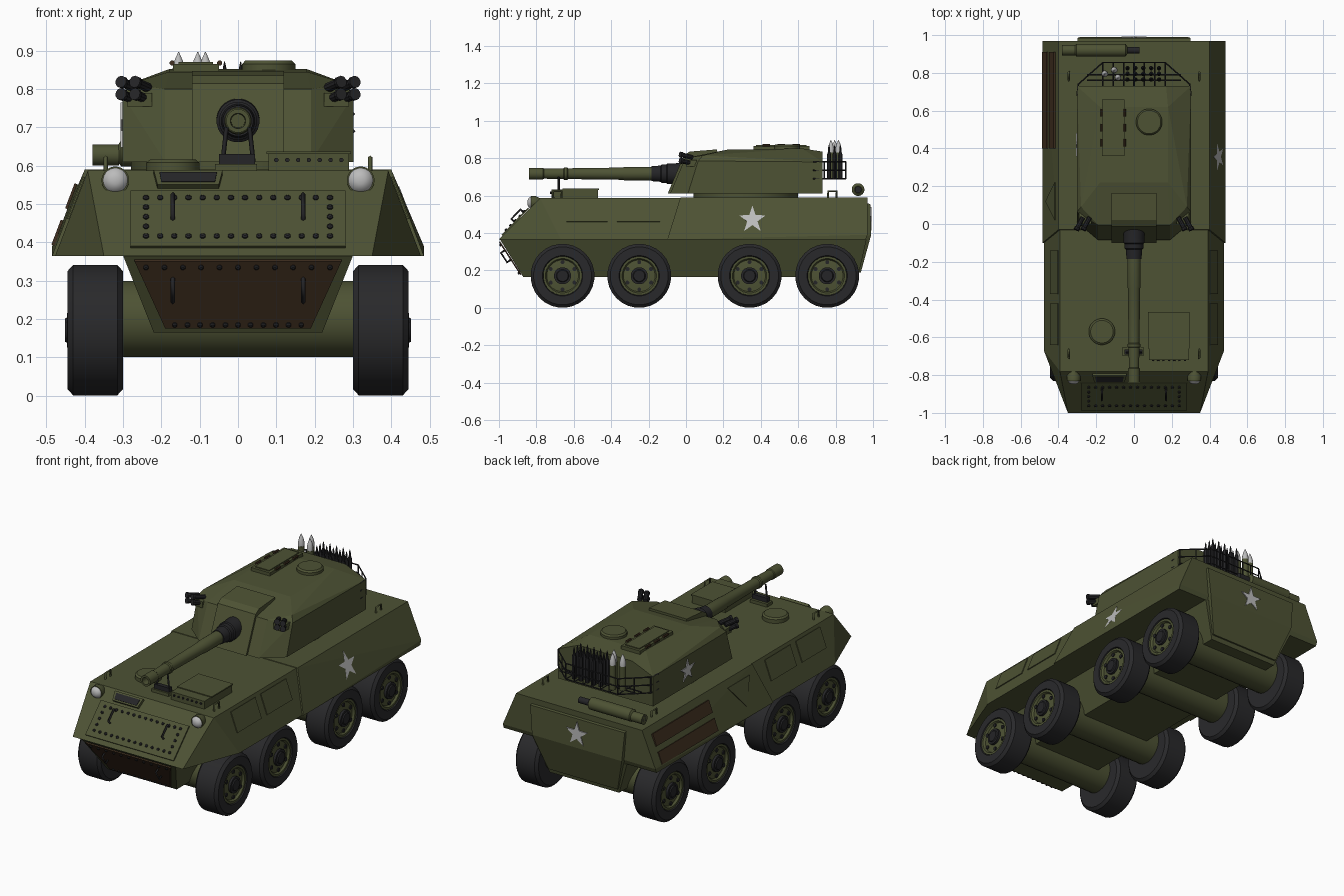
import bpy, bmesh, math
from mathutils import Vector, Matrix

if "Cube" in bpy.data.objects:
    bpy.data.objects.remove(bpy.data.objects["Cube"])

def material(name, c):
    m = bpy.data.materials.new(name)
    m.diffuse_color = (*c, 1)
    m.use_nodes = True
    m.node_tree.nodes["Principled BSDF"].inputs["Base Color"].default_value = m.diffuse_color
    return m

GREEN = material("olive", (.075, .085, .034))
DARK = material("dark_metal", (.018, .018, .02))
TYRE = material("rubber", (.022, .022, .024))
BROWN = material("brown", (.05, .028, .014))
LIGHT = material("light_grey", (.5, .5, .5))

def finish(name, bm, mat, smooth=False):
    bmesh.ops.recalc_face_normals(bm, faces=bm.faces)
    me = bpy.data.meshes.new(name)
    bm.to_mesh(me)
    bm.free()
    me.materials.append(mat)
    ob = bpy.data.objects.new(name, me)
    bpy.context.collection.objects.link(ob)
    if smooth:
        bpy.ops.object.select_all(action='DESELECT')
        ob.select_set(True)
        bpy.context.view_layer.objects.active = ob
        bpy.ops.object.shade_smooth_by_angle(angle=math.radians(35))
    return ob

def solid(name, pts, mat=GREEN):
    """Convex solid through half the corner points, mirrored in x."""
    bm = bmesh.new()
    for x, y, z in pts:
        for s in (-1, 1):
            bm.verts.new((s * x, y, z))
    r = bmesh.ops.convex_hull(bm, input=bm.verts)
    junk = [v for v in r["geom_interior"] if isinstance(v, bmesh.types.BMVert)]
    bmesh.ops.delete(bm, geom=junk, context='VERTS')
    bmesh.ops.dissolve_limit(bm, angle_limit=.02, verts=bm.verts, edges=bm.edges)
    return finish(name, bm, mat)

def plate(name, pts, depth, mat=GREEN):
    """Polygon extruded by the vector depth."""
    bm = bmesh.new()
    f = bm.faces.new([bm.verts.new(p) for p in pts])
    r = bmesh.ops.extrude_face_region(bm, geom=[f], use_keep_orig=True)
    top = [v for v in r["geom"] if isinstance(v, bmesh.types.BMVert)]
    bmesh.ops.translate(bm, vec=Vector(depth), verts=top)
    return finish(name, bm, mat)

def box(name, x, y, z, mat=GREEN):
    return plate(name, [(x[0], y[0], z[0]), (x[1], y[0], z[0]), (x[1], y[1], z[0]), (x[0], y[1], z[0])],
                 (0, 0, z[1] - z[0]), mat)

def lathe(name, profile, origins, axis=(0, 0, 1), mat=GREEN, seg=24):
    """Spin (radius, distance) pairs around axis at each origin; ends capped."""
    bm = bmesh.new()
    q = Vector(axis).to_track_quat('Z', 'Y')
    for o in origins:
        rings = [[bm.verts.new(Vector(o) + q @ Vector((r * math.cos(a), r * math.sin(a), t)))
                  for a in [2 * math.pi * (i + .5) / seg for i in range(seg)]] for r, t in profile]
        for a, b in zip(rings, rings[1:]):
            for i in range(seg):
                j = (i + 1) % seg
                bm.faces.new((a[i], a[j], b[j], b[i]))
        bm.faces.new(rings[0])
        bm.faces.new(rings[-1])
    return finish(name, bm, mat, True)

def rod(name, paths, r, mat=DARK):
    cu = bpy.data.curves.new(name, 'CURVE')
    cu.dimensions = '3D'
    cu.bevel_depth, cu.bevel_resolution, cu.use_fill_caps = r, 0, True
    for path in paths:
        sp = cu.splines.new('POLY')
        sp.points.add(len(path) - 1)
        for p, c in zip(sp.points, path):
            p.co = (*c, 1)
    cu.materials.append(mat)
    ob = bpy.data.objects.new(name, cu)
    bpy.context.collection.objects.link(ob)

def front(x, z, off=0):
    """Point on the sloped nose plates."""
    if z > .365:
        return Vector((x, -1 + (z - .365) * .22 / .225, z)) + off * UP_N
    return Vector((x, -1 + (.365 - z) * .65, z)) + off * LOW_N
UP_N, LOW_N = Vector((0, -.715, .70)), Vector((0, -.838, -.545))

def side(s, y, z, off=0):
    """Point on the sloped hull side."""
    w = 0 if y > -.05 else -.008
    return Vector((s * (.40 + w + (.59 - z) * .378), y, z)) + off * Vector((s * .935, 0, .354))

def star(name, place, r, depth):
    pts = []
    for i in range(10):
        a, k = math.pi / 2 + i * math.pi / 5, r * (1 if i % 2 == 0 else .39)
        pts.append(place(k * math.cos(a), k * math.sin(a)))
    plate(name, pts, depth, LIGHT)

# Hull
solid("front_hull", [(.35, -1, .365), (.477, -.67, .365), (.477, .05, .365),
                     (.392, -.78, .587), (.392, .05, .587)])
solid("rear_hull", [(.485, -.10, .365), (.485, .96, .365), (.485, .97, .39),
                    (.40, -.03, .59), (.40, .97, .59)])
solid("lower_hull", [(.30, -.995, .366), (.22, -.87, .165), (.22, .92, .165), (.30, .965, .366)])
solid("rear_door", [(.30, .96, .56), (.30, .985, .555), (.285, .99, .39), (.285, .96, .38), (.22, .92, .19),
                    (.22, .935, .19)])

# Nose plates with bolts and handles
plate("glacis_plate", [front(-.28, .385), front(.28, .385), front(.28, .53), front(-.28, .53)], UP_N * .008)
cols = [-.24 + .48 * i / 13 for i in range(14)]
pos = [front(x, z, .006) for x in cols for z in (.41, .51)]
pos += [front(x, z, .006) for x in (-.24, .24) for z in (.435, .46, .485)]
lathe("glacis_bolts", [(.008, 0), (.008, .006), (.004, .009)], pos, UP_N, DARK, 8)
plate("lower_nose_plate", [front(-.27, .355), front(.27, .355), front(.19, .18), front(-.19, .18)],
      LOW_N * .008, BROWN)
pos = [front(-w + 2 * w * i / 10, z, .006) for w, z in ((.24, .34), (.165, .19)) for i in range(11)]
lathe("lower_nose_bolts", [(.007, 0), (.007, .006), (.004, .009)], pos, LOW_N, DARK, 8)
rod("nose_handles", [[front(x, a), front(x, a, .03), front(x, b, .03), front(x, b)]
                     for x in (-.17, .17) for a, b in ((.455, .505), (.26, .31))], .006)
plate("nose_vent", [front(-.21, .54), front(-.05, .54), front(-.04, .578), front(-.22, .578)], UP_N * .016)
plate("vent_grille", [front(-.2, .546, .014), front(-.06, .546, .014), front(-.055, .571, .014),
                      front(-.205, .571, .014)], UP_N * .005, DARK)

# Headlights
for s, n in ((-1, "left"), (1, "right")):
    lathe(n + "_headlight", [(.022, .05), (.036, .02), (.036, -.005)], [(s * .32, -.825, .562)], (0, 1, 0))
    lathe(n + "_headlight_lens", [(.032, 0), (.024, -.012), (.01, -.018)], [(s * .32, -.83, .562)], (0, 1, 0), LIGHT)

# Side panels, planks and markings
N = {s: Vector((s * .935, 0, .354)) for s in (-1, 1)}
for s in (-1, 1):
    for i, (a, b) in enumerate(((-.64, -.42), (-.37, -.14))):
        plate(f"side_panel_{i}", [side(s, a, .46), side(s, b, .46), side(s, b, .57), side(s, a, .57)], N[s] * .005)
for i, z in enumerate((.39, .485)):
    plate(f"side_plank_{i}", [side(-1, .4, z), side(-1, .91, z), side(-1, .91, z + .065), side(-1, .4, z + .065)],
          N[-1] * .012, BROWN)
plate("side_triangle", [side(-1, .02, .55), side(-1, .22, .55), side(-1, .12, .42)], N[-1] * .006)
star("side_star", lambda u, v: side(1, .355 + u, .47 + v), .075, N[1] * .004)
star("door_star", lambda u, v: (u, .982, .47 + v), .07, (0, .011, 0))
star("turret_star", lambda u, v: (-.302, .42 + u, .70 + v), .065, (-.005, 0, 0))

# Wheels and axles
for y in (-.66, -.25, .34, .755):
    lathe("axle_housing", [(.1, -.31), (.1, .31)], [(0, y, .2)], (1, 0, 0))
    for s in (-1, 1):
        c, ax = [(0, y, .171)], (s, 0, 0)
        lathe("tyre", [(.09, .30), (.155, .30), (.171, .315), (.171, .43), (.155, .445), (.108, .445), (.102, .425)],
              c, ax, TYRE, 28)
        lathe("rim", [(.104, .42), (.104, .44), (.092, .44), (.085, .428), (.05, .432)], c, ax)
        lathe("hub", [(.046, .425), (.046, .446), (.034, .446), (.03, .452)], c, ax, DARK, 16)
        nuts = [(0, y + .073 * math.cos(a), .171 + .073 * math.sin(a))
                for a in [math.pi / 2 + i * math.pi / 3 for i in range(6)]]
        lathe("wheel_nuts", [(.011, .425), (.011, .436)], nuts, ax, DARK, 8)

# Deck fittings
lathe("driver_hatch", [(.07, .58), (.07, .608), (.06, .616)], [(-.17, -.57, 0)])
box("deck_hatch", (.08, .29), (-.72, -.47), (.58, .632))
box("deck_hatch_lid", (.075, .295), (-.66, -.465), (.63, .637))
pos = [(.1 + .17 * i / 6, -.72, .615) for i in range(7)]
lathe("deck_hatch_bolts", [(.006, 0), (.006, .006)], pos, (0, -1, 0), DARK, 8)
box("gun_rest_base", (-.06, .05), (-.70, -.65), (.585, .605))
box("gun_rest", (-.05, .045), (-.69, -.665), (.6, .63), DARK)
rod("gun_rest_arms", [[(-.04, -.68, .61), (-.03, -.68, .70)], [(.04, -.68, .61), (.03, -.68, .70)]], .006)
rod("lifting_hooks", [[(s * .345, y, .585), (s * .345, y, .622), (s * .345, y + .045, .622), (s * .345, y + .045, .585)]
                      for s in (-1, 1) for y in (-.71, .76)], .006, GREEN)
lathe("muffler", [(.02, -.315), (.034, -.305), (.034, -.045), (.02, -.035)], [(0, .92, .632)], (1, 0, 0))
lathe("exhaust_pipe", [(.018, -.38), (.018, .03)], [(0, .92, .632)], (1, 0, 0), DARK, 12)
lathe("exhaust_end", [(.028, -.38), (.028, -.31)], [(0, .92, .628)], (1, 0, 0), GREEN, 12)

# Turret
lathe("turret_ring", [(.28, .585), (.28, .62)], [(0, .32, 0)], seg=32)
solid("turret_body", [(.19, -.085, .61), (.302, .01, .61), (.302, .73, .61),
                      (.19, -.005, .80), (.302, .065, .785), (.302, .73, .78),
                      (.28, .09, .815), (.18, .22, .845), (.18, .62, .852), (.17, .73, .835)])
solid("mantlet_block", [(.12, -.098, .61), (.12, -.012, .815), (.12, .02, .835), (.12, .165, .847), (.12, .165, .61)])
lathe("mantlet_collar", [(.062, .02), (.055, -.07), (.056, -.10), (.05, -.105), (.05, -.13), (.044, -.135), (.04, -.185)],
      [(0, 0, .717)], (0, 1, 0), DARK)
lathe("gun_barrel", [(.036, -.1), (.036, -.33), (.033, -.34), (.029, -.63), (.034, -.635), (.034, -.65),
                     (.029, -.655), (.027, -.76), (.031, -.765), (.031, -.84), (.02, -.84), (.018, -.8)],
      [(0, 0, .717)], (0, 1, 0))

# Smoke launchers
for s in (-1, 1):
    pos = [(s * (.258 + dx), .025, .79 + dz) for dx in (-.018, .018) for dz in (-.016, .016)]
    lathe("smoke_launchers", [(.013, -.01), (.013, .05), (.016, .052), (.016, .065)], pos, (s * .45, -.85, .2), DARK, 10)
    box("launcher_bracket", sorted((s * .225, s * .29)), (.0, .06), (.755, .79))

# Roof hatches
box("roof_hatch", (-.17, -.05), (.36, .66), (.84, .866))
box("roof_hatch_lid", (-.155, -.065), (.375, .645), (.86, .871))
lathe("hatch_hinges", [(.007, -.02), (.007, .02)], [(x, y, .868) for x in (-.172, -.048) for y in (.43, .51, .59)],
      (0, 1, 0), BROWN, 8)
lathe("commander_hatch", [(.07, .84), (.07, .865), (.062, .874)], [(.08, .54, 0)])

# Rear basket and shells
plan = [(-.302, .68), (-.295, .74), (-.165, .855), (.165, .855), (.295, .74), (.302, .68)]
rails = [[(x, y, z) for x, y in plan] for z in (.69, .735, .78)]
posts = [(-.295, .74), (-.23, .797), (.23, .797), (.295, .74)] + [(-.165 + .055 * i, .855) for i in range(7)]
rails += [[(x, y, .69), (x, y, .78)] for x, y in posts]
rails += [[(x, .73, .69), (x, .855, .69)] for x in (-.165, -.11, -.055, 0, .055, .11, .165)]
rails += [[(-.25, y, .69), (.25, y, .69)] for y in (.76, .79)]
rod("rear_basket", rails, .004)
big = [(-.155, .795, 0), (-.105, .815, 0), (-.085, .775, 0)]
lathe("shell_cases", [(.018, .69), (.018, .83)], big, mat=GREEN, seg=12)
lathe("shell_tips", [(.017, .83), (.017, .85), (.011, .875), (.001, .897)], big, mat=LIGHT, seg=12)
small = [(-.035 + .042 * i, y, 0) for i in range(5) for y in (.765, .795, .825)]
lathe("small_shells", [(.012, .69), (.012, .82), (.006, .835), (.005, .855), (.001, .872)], small, mat=DARK, seg=8)
